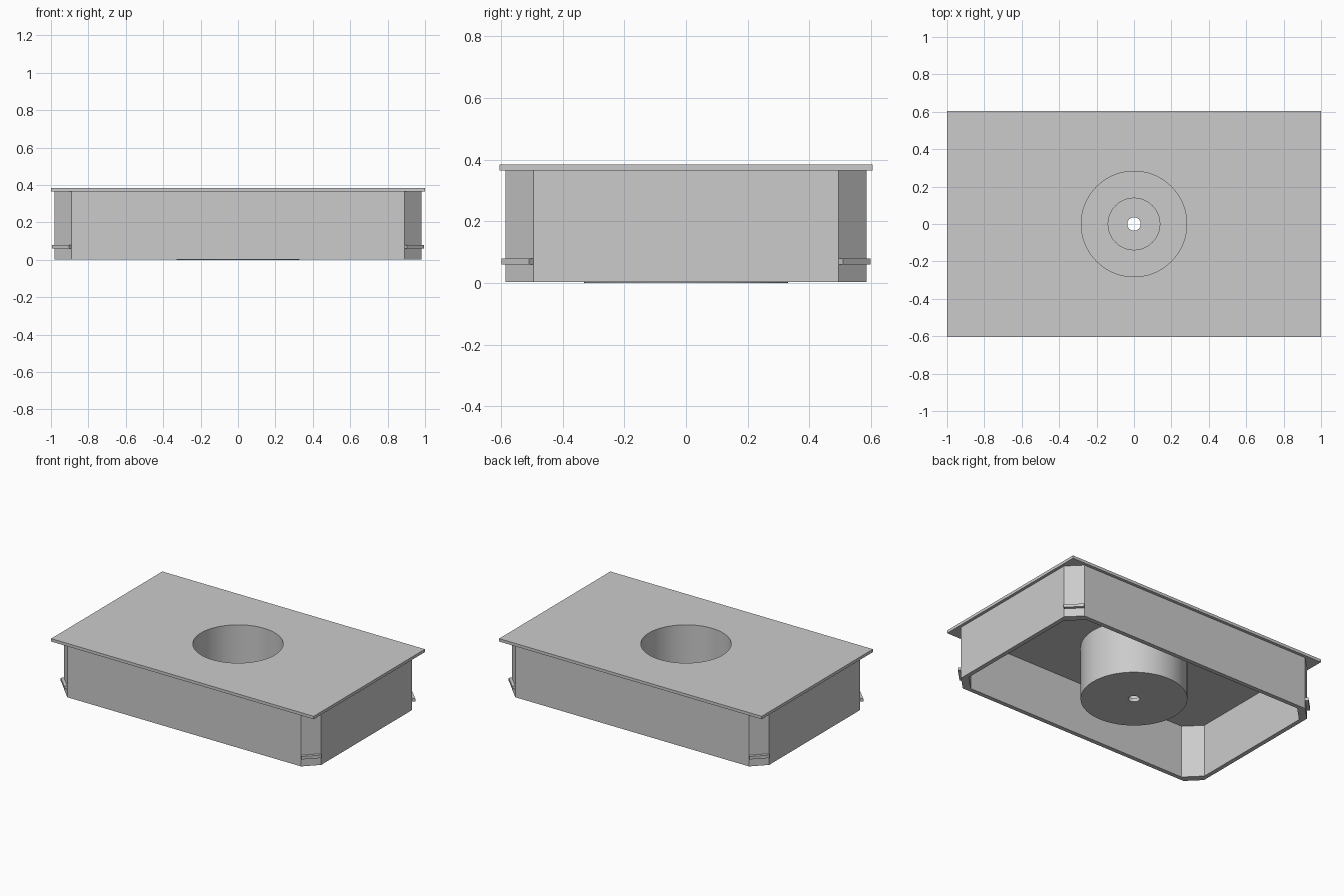
import bpy
import bmesh
from math import cos, sin, pi, radians

if "Cube" in bpy.data.objects:
    bpy.data.objects.remove(bpy.data.objects["Cube"], do_unlink=True)

HALF_X, HALF_Y = 0.98, 0.585      # skirt half sizes
PLATE_Z, TOP_Z = 0.365, 0.385
BORE, SEGMENTS = 0.282, 96

grey = bpy.data.materials.new("light grey")
grey.use_nodes = True
grey.diffuse_color = (0.6, 0.6, 0.6, 1)
grey.node_tree.nodes["Principled BSDF"].inputs["Base Color"].default_value = (0.6, 0.6, 0.6, 1)


def finish(name, bm):
    bmesh.ops.recalc_face_normals(bm, faces=bm.faces)
    mesh = bpy.data.meshes.new(name)
    bm.to_mesh(mesh)
    bm.free()
    obj = bpy.data.objects.new(name, mesh)
    bpy.context.collection.objects.link(obj)
    mesh.materials.append(grey)
    return obj


def select_only(obj):
    bpy.ops.object.select_all(action='DESELECT')
    obj.select_set(True)
    bpy.context.view_layer.objects.active = obj


def prism(name, outline, z0, z1):
    bm = bmesh.new()
    base = bm.faces.new([bm.verts.new((x, y, z0)) for x, y in outline])
    new = bmesh.ops.extrude_face_region(bm, geom=[base], use_keep_orig=True)["geom"]
    bmesh.ops.translate(bm, vec=(0, 0, z1 - z0),
                        verts=[v for v in new if isinstance(v, bmesh.types.BMVert)])
    return finish(name, bm)


def chamfered(hx, hy, c):
    return [(hx, hy - c), (hx - c, hy), (c - hx, hy), (-hx, hy - c),
            (-hx, c - hy), (c - hx, -hy), (hx - c, -hy), (hx, c - hy)]


# Top plate with a round opening
plate = prism("top_plate", [(-1, -0.605), (1, -0.605), (1, 0.605), (-1, 0.605)], PLATE_Z, TOP_Z)
circle = [(BORE * cos(2 * pi * i / SEGMENTS), BORE * sin(2 * pi * i / SEGMENTS))
          for i in range(SEGMENTS)]
cutter = prism("opening_cutter", circle, PLATE_Z - 0.1, TOP_Z + 0.1)
cutter.hide_render = True
cut = plate.modifiers.new("opening", 'BOOLEAN')
cut.operation, cut.solver, cut.object = 'DIFFERENCE', 'EXACT', cutter
select_only(plate)
bpy.ops.object.modifier_apply(modifier=cut.name)
bpy.data.objects.remove(cutter, do_unlink=True)
bpy.ops.object.shade_smooth_by_angle(angle=radians(30))

# Open skirt with chamfered corners
bm = bmesh.new()
outer, inner = chamfered(HALF_X, HALF_Y, 0.09), chamfered(HALF_X - 0.03, HALF_Y - 0.03, 0.1)
loops = [[bm.verts.new((x, y, z)) for x, y in line]
         for line, z in ((outer, 0.003), (outer, PLATE_Z), (inner, PLATE_Z), (inner, 0.003))]
for a, b in zip(loops, loops[1:] + loops[:1]):
    for i in range(8):
        j = (i + 1) % 8
        bm.faces.new((a[i], a[j], b[j], b[i]))
finish("skirt", bm)

# Snap ridge on each chamfered corner
for sx, side in ((1, "left"), (-1, "right")):
    for sy, end in ((-1, "front"), (1, "back")):
        line = [(HALF_X, HALF_Y - 0.09), (HALF_X + 0.014, HALF_Y - 0.076),
                (HALF_X - 0.076, HALF_Y + 0.014), (HALF_X - 0.09, HALF_Y)]
        prism(f"snap_ridge_{end}_{side}", [(sx * x, sy * y) for x, y in line], 0.06, 0.08)

# Cup with a recessed floor and a drain hole, lathed around z
profile = [(0.33, PLATE_Z), (0.33, 0), (0.036, 0), (0.036, 0.025),
           (0.138, 0.025), (0.138, 0.05), (BORE, 0.05), (BORE, PLATE_Z)]
bm = bmesh.new()
points = [bm.verts.new((r, 0, z)) for r, z in profile]
edges = [bm.edges.new((a, b)) for a, b in zip(points, points[1:] + points[:1])]
bmesh.ops.spin(bm, geom=points + edges, cent=(0, 0, 0), axis=(0, 0, 1),
               angle=2 * pi, steps=SEGMENTS, use_merge=True)
bmesh.ops.remove_doubles(bm, verts=bm.verts, dist=0.0001)
cup = finish("cup", bm)
select_only(cup)
bpy.ops.object.shade_smooth_by_angle(angle=radians(30))
